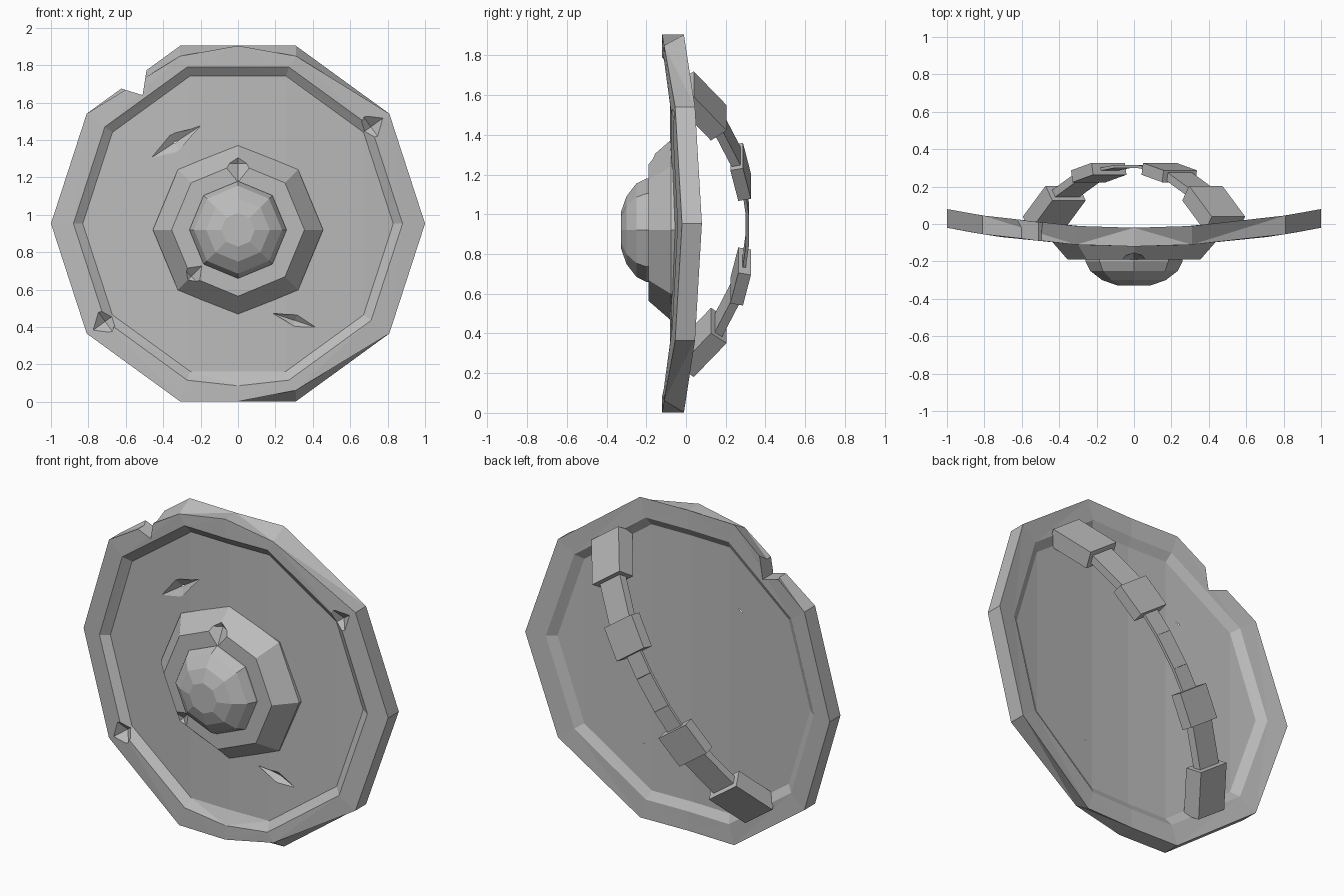
import bpy, bmesh
from math import cos, sin, radians, pi
from mathutils import Vector

if "Cube" in bpy.data.objects:
    bpy.data.objects.remove(bpy.data.objects["Cube"])

CENTER_Z = 0.953
BEND = 0.1

grey = bpy.data.materials.new("plain_grey")
grey.use_nodes = True
grey.diffuse_color = (0.5, 0.5, 0.5, 1)
grey.node_tree.nodes["Principled BSDF"].inputs["Base Color"].default_value = (0.5, 0.5, 0.5, 1)


def finish(name, bm):
    bmesh.ops.recalc_face_normals(bm, faces=bm.faces)
    mesh = bpy.data.meshes.new(name)
    bm.to_mesh(mesh)
    bm.free()
    mesh.materials.append(grey)
    obj = bpy.data.objects.new(name, mesh)
    bpy.context.collection.objects.link(obj)
    return obj


def hull(name, points):
    bm = bmesh.new()
    for p in points:
        bm.verts.new(p)
    bmesh.ops.convex_hull(bm, input=bm.verts)
    return finish(name, bm)


def bridge(bm, rings):
    for a, b in zip(rings, rings[1:]):
        for i in range(len(a)):
            j = (i + 1) % len(a)
            bm.faces.new((a[i], a[j], b[j], b[i]))


def gouge(center, length, width, depth, angle):
    """Diamond-shaped cutter lying in the front plane."""
    c, t = Vector(center), radians(angle)
    along = Vector((cos(t), 0, sin(t))) * length
    across = Vector((-sin(t), 0, cos(t))) * width
    inward = Vector((0, depth, 0))
    return hull("gouge_cutter", [c + s * d for d in (along, across, inward) for s in (1, -1)])


def cut(obj, cutters):
    bpy.context.view_layer.objects.active = obj
    for cutter in cutters:
        cutter.hide_render = True
        mod = obj.modifiers.new("cut", "BOOLEAN")
        mod.operation = "DIFFERENCE"
        mod.solver = "EXACT"
        mod.object = cutter
        bpy.ops.object.modifier_apply(modifier=mod.name)
        bpy.data.objects.remove(cutter)


# Shield plate: ten-sided rim with extra midpoints at top and bottom
outline = []
for k in range(10):
    outline.append((cos(k * pi / 5), sin(k * pi / 5)))
    if k in (2, 7):
        outline.append((0, outline[-1][1]))

bm = bmesh.new()
rings = []
for radius, depth in ((0.83, -0.08), (0.88, -0.12), (1, -0.12),
                      (1, -0.02), (0.88, -0.02), (0.83, -0.05)):
    rings.append([bm.verts.new((x * radius, depth + BEND * (x * radius) ** 2,
                                CENTER_Z + z * radius)) for x, z in outline])
bridge(bm, rings)
# Panel strips joining matching upper and lower points
for ring in (rings[0], rings[-1]):
    for i in range(6):
        a, b = ring[i], ring[i + 1]
        c, d = ring[(11 - i) % 12], ring[(12 - i) % 12]
        bm.faces.new(list(dict.fromkeys((a, b, c, d))))
# Worn front corners
for i, shift in ((2, -0.055), (4, -0.055), (10, 0.06)):
    rings[2][i].co.z += shift
rings[1][9].co.z -= 0.03
bmesh.ops.triangulate(bm, faces=[f for f in bm.faces if len(f.verts) == 4])
plate = finish("shield_plate", bm)

notch = [(x, y, z) for x, z in ((-0.64, 1.68), (-0.51, 1.64), (-0.485, 1.8), (-0.6, 1.9))
         for y in (-0.3, 0.2)]
cut(plate, [
    hull("notch_cutter", notch),
    gouge((-0.34, -0.066, 1.385), 0.23, 0.05, 0.032, 33),
    gouge((0.305, -0.068, 0.435), 0.165, 0.032, 0.03, -18),
    gouge((0.71, -0.07, 1.47), 0.1, 0.07, 0.05, 36),
    gouge((-0.71, -0.07, 0.43), 0.1, 0.07, 0.05, 36),
])

# Central boss: eight-sided collar with a faceted dome
BOSS_Z = 0.92


def turned(name, profile):
    bm = bmesh.new()
    rings = [[bm.verts.new((r * sin(k * pi / 4), y, BOSS_Z + r * cos(k * pi / 4)))
              for k in range(8)] for r, y in profile]
    bridge(bm, rings)
    bm.faces.new(rings[0])
    bm.faces.new(rings[-1])
    return finish(name, bm)


collar = turned("boss_collar", ((0.455, -0.052), (0.455, -0.075), (0.355, -0.19)))
cut(collar, [gouge((0, -0.19, 1.275), 0.08, 0.1, 0.05, 0),
             gouge((-0.25, -0.19, 0.67), 0.08, 0.06, 0.04, 45)])
turned("boss_dome", ((0.26, -0.17), (0.26, -0.2), (0.235, -0.25), (0.17, -0.3), (0.09, -0.328)))

# Arm strap: diagonal arch behind the plate
ALONG = Vector((0.58, 0, 0.81))
ACROSS = Vector((-0.81, 0, 0.58))


def link(name, start, end, width, thick):
    a, b = (ALONG * s + Vector((0, y, 0.95)) for s, y in (start, end))
    normal = (b - a).cross(ACROSS).normalized()
    hull(name, [p + ACROSS * (i * width / 2) + normal * (j * thick / 2)
                for p in (a, b) for i in (-1, 1) for j in (-1, 1)])


for side, prefix in ((1, "upper"), (-1, "lower")):
    for part, s0, y0, s1, y1, width, thick in (
            ("mount", 0.84, 0, 0.63, 0.165, 0.22, 0.1),
            ("strap", 0.66, 0.15, 0.4, 0.26, 0.16, 0.045),
            ("buckle", 0.42, 0.255, 0.23, 0.295, 0.22, 0.065),
            ("grip_end", 0.26, 0.29, 0.1, 0.308, 0.11, 0.016)):
        link(prefix + "_" + part, (side * s0, y0), (side * s1, y1), width, thick)
link("grip_middle", (0.1, 0.308), (-0.1, 0.308), 0.11, 0.016)
